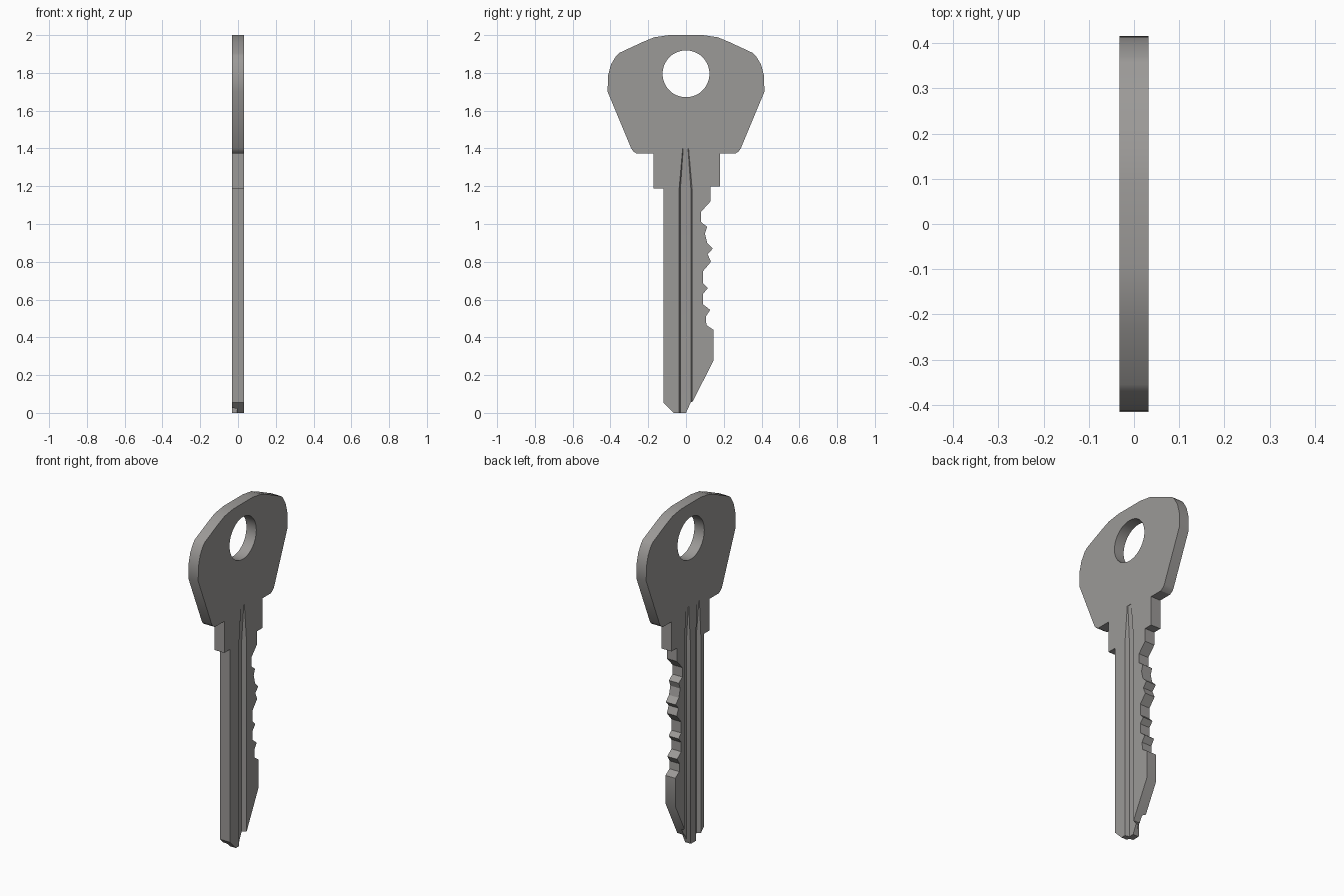
import bpy, bmesh, math

if "Cube" in bpy.data.objects:
    bpy.data.objects.remove(bpy.data.objects["Cube"])

T = 0.032  # half thickness of the key

metal = bpy.data.materials.new("grey metal")
metal.diffuse_color = (0.33, 0.32, 0.31, 1)
metal.use_nodes = True
metal.node_tree.nodes["Principled BSDF"].inputs["Base Color"].default_value = metal.diffuse_color


def mesh_object(name, bm):
    bmesh.ops.recalc_face_normals(bm, faces=bm.faces)
    me = bpy.data.meshes.new(name)
    bm.to_mesh(me)
    bm.free()
    ob = bpy.data.objects.new(name, me)
    bpy.context.collection.objects.link(ob)
    me.materials.append(metal)
    return ob


def loft(name, rings):
    """Skin equal-length closed rings and cap both ends."""
    bm = bmesh.new()
    vs = [[bm.verts.new(p) for p in ring] for ring in rings]
    n = len(vs[0])
    for a, b in zip(vs, vs[1:]):
        for i in range(n):
            j = (i + 1) % n
            bm.faces.new((a[i], a[j], b[j], b[i]))
    bm.faces.new(vs[0])
    bm.faces.new(vs[-1])
    return mesh_object(name, bm)


# Key outline in (y, z): bow, shoulder, bitting and tip
bow = [(0.09, 2.0), (0.17, 1.988), (0.23, 1.963), (0.355, 1.905), (0.37, 1.89),
       (0.397, 1.845), (0.413, 1.785), (0.415, 1.70), (0.29, 1.40),
       (0.28, 1.385), (0.26, 1.372)]
bitting = [(0.18, 1.372), (0.18, 1.198), (0.13, 1.198), (0.13, 1.12),
           (0.08, 1.065), (0.08, 1.01), (0.112, 0.985), (0.10, 0.95),
           (0.112, 0.90), (0.142, 0.87), (0.115, 0.84), (0.132, 0.80),
           (0.09, 0.75), (0.09, 0.685), (0.115, 0.66), (0.09, 0.63),
           (0.09, 0.575), (0.128, 0.545), (0.105, 0.51), (0.108, 0.465),
           (0.145, 0.44), (0.145, 0.275), (0.035, 0.06), (0.025, 0.055)]
tip_back = [(0.0, 0.0), (-0.065, 0.0), (-0.12, 0.055), (-0.12, 1.187),
            (-0.173, 1.187), (-0.173, 1.372)]
outline = bow + bitting + tip_back + [(-y, z) for y, z in reversed(bow)]
key = loft("key_body", [[(x, y, z) for y, z in outline] for x in (-T, T)])

# Round hole in the bow
R = 0.124
circle = [(R * math.cos(i * math.tau / 48), 1.795 + R * math.sin(i * math.tau / 48))
          for i in range(48)]
cutters = [loft("hole_cutter", [[(x, y, z) for y, z in circle] for x in (-0.2, 0.2)])]


# Warding grooves that run out at the bow
def groove(name, side, y0, y1, depth):
    c = (y0 + y1) / 2
    rings = []
    for z, d, k in ((-0.1, depth, 1), (1.18, depth, 1), (1.40, 0.002, 0.45)):
        h = (y1 - y0) / 2 * k
        f = h * 0.8
        xo, xi = side * (T + 0.02), side * (T - d)
        xm = side * T
        rings.append([(xo, c - h, z), (xm, c - h, z), (xi, c - f, z),
                      (xi, c + f, z), (xm, c + h, z), (xo, c + h, z)])
    cutters.append(loft(name, rings))


groove("right_groove_cutter", 1, -0.037, 0.033, 0.026)
groove("left_groove_a_cutter", -1, 0.005, 0.06, 0.022)
groove("left_groove_b_cutter", -1, -0.092, -0.045, 0.026)

bpy.context.view_layer.objects.active = key
key.select_set(True)
for c in cutters:
    c.hide_render = True
    m = key.modifiers.new(c.name, 'BOOLEAN')
    m.operation = 'DIFFERENCE'
    m.solver = 'EXACT'
    m.object = c
    bpy.ops.object.modifier_apply(modifier=m.name)
for c in cutters:
    bpy.data.objects.remove(c)

bpy.ops.object.shade_smooth_by_angle(angle=math.radians(30))
